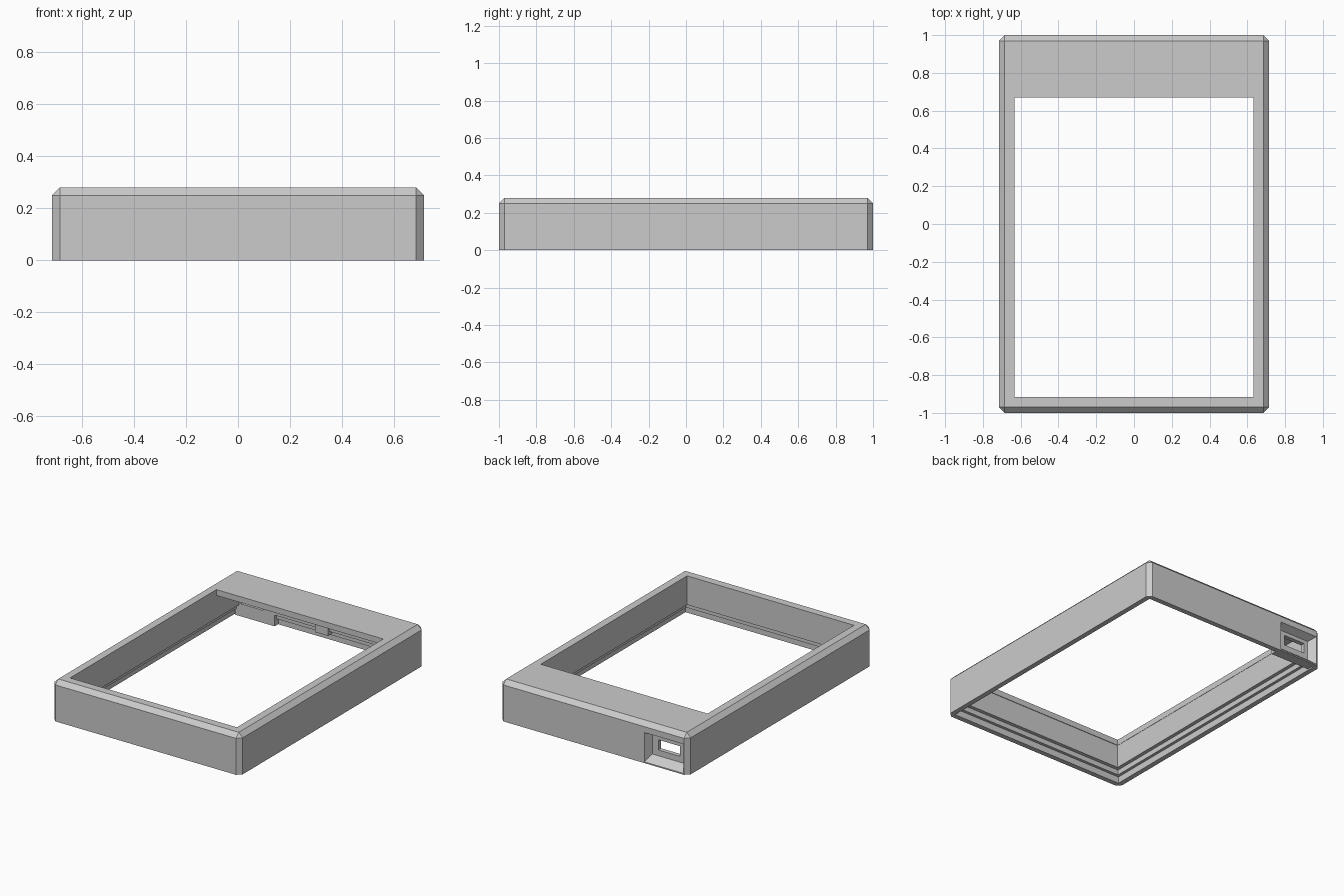
import bpy
import bmesh

cube = bpy.data.objects.get("Cube")
if cube:
    bpy.data.objects.remove(cube, do_unlink=True)

grey = bpy.data.materials.new("plain_grey")
grey.use_nodes = True
GREY = (0.6, 0.6, 0.6, 1)
grey.diffuse_color = GREY
grey.node_tree.nodes["Principled BSDF"].inputs["Base Color"].default_value = GREY

W, L, H = 0.715, 1.0, 0.28   # half width, half length, height
CHAMFER = 0.03
WALL = 0.08


def finish(name, bm):
    """Turn a bmesh into a flat-shaded grey object."""
    bmesh.ops.recalc_face_normals(bm, faces=bm.faces)
    mesh = bpy.data.meshes.new(name)
    bm.to_mesh(mesh)
    bm.free()
    mesh.materials.append(grey)
    obj = bpy.data.objects.new(name, mesh)
    bpy.context.collection.objects.link(obj)
    return obj


def loft(name, rings):
    """Join rings of points with quads and cap both ends."""
    bm = bmesh.new()
    loops = [[bm.verts.new(p) for p in ring] for ring in rings]
    for a, b in zip(loops, loops[1:]):
        n = len(a)
        for i in range(n):
            j = (i + 1) % n
            bm.faces.new((a[i], a[j], b[j], b[i]))
    bm.faces.new(loops[0])
    bm.faces.new(loops[-1])
    return finish(name, bm)


def flat_rect(x, y0, y1, z):
    return [(-x, y0, z), (x, y0, z), (x, y1, z), (-x, y1, z)]


def upright_rect(x0, x1, z0, z1, y):
    return [(x0, y, z0), (x1, y, z0), (x1, y, z1), (x0, y, z1)]


def box(name, x0, x1, y0, y1, z0, z1):
    return loft(name, [upright_rect(x0, x1, z0, z1, y) for y in (y0, y1)])


def inset(d, z):
    return flat_rect(W - d, -L + d, L - d, z)


def outline(z):
    """Outer rectangle with clipped corners."""
    c = CHAMFER
    return [(-W + c, -L, z), (W - c, -L, z), (W, -L + c, z), (W, L - c, z),
            (W - c, L, z), (-W + c, L, z), (-W, L - c, z), (-W, -L + c, z)]


def doubled_rect(d, z):
    """Rectangle whose corners are doubled to match the clipped outline."""
    a, b, c, e = inset(d, z)
    return [a, b, b, c, c, e, e, a]


def cut(target, cutter):
    mod = target.modifiers.new("cut", "BOOLEAN")
    mod.operation = "DIFFERENCE"
    mod.solver = "EXACT"
    mod.object = cutter


# Outer case with chamfered corners and top edge
case = loft("case_frame", [outline(0), outline(H - CHAMFER),
                           doubled_rect(CHAMFER, H)])
bm = bmesh.new()
bm.from_mesh(case.data)
bmesh.ops.remove_doubles(bm, verts=bm.verts, dist=0.0001)
bmesh.ops.recalc_face_normals(bm, faces=bm.faces)
bm.to_mesh(case.data)
bm.free()

# Stepped lower rim, hollow interior and the display window
hollow = loft("hollow_cutter", [
    inset(0.035, -0.1), inset(0.035, 0.045),
    inset(0.055, 0.045), inset(0.055, 0.08),
    inset(WALL, 0.08), inset(WALL, 0.24),
    flat_rect(W - WALL - 0.002, -L + WALL + 0.004, 0.67, 0.24),
    flat_rect(W - WALL - 0.002, -L + WALL + 0.004, 0.67, 0.4)])

# Socket backing and small latch on the inside of the back wall
block = box("socket_block", -0.67, -0.37, 0.925, 0.98, 0.001, 0.2)
latch = box("back_latch", -0.05, 0.05, 0.905, 0.96, 0.055, 0.11)

# Sloped socket recess in the back, with a slot through it
recess = loft("recess_cutter", [
    upright_rect(-0.68, -0.385, 0.008, 0.21, 1.0),
    upright_rect(-0.65, -0.41, 0.05, 0.185, 0.95)])
for v in recess.data.vertices:      # push the mouth just past the surface
    if v.co.y > 0.99:
        v.co.y = 1.001
slot = box("slot_cutter", -0.62, -0.455, 0.85, 0.97, 0.09, 0.16)

cut(case, hollow)
for part in (case, block):
    cut(part, recess)
    cut(part, slot)

# Apply the cuts and drop the cutters
bpy.context.view_layer.update()
graph = bpy.context.evaluated_depsgraph_get()
results = [(p, bpy.data.meshes.new_from_object(p.evaluated_get(graph)))
           for p in (case, block)]
for part, mesh in results:
    part.modifiers.clear()
    part.data = mesh
for cutter in (hollow, recess, slot):
    bpy.data.objects.remove(cutter, do_unlink=True)
